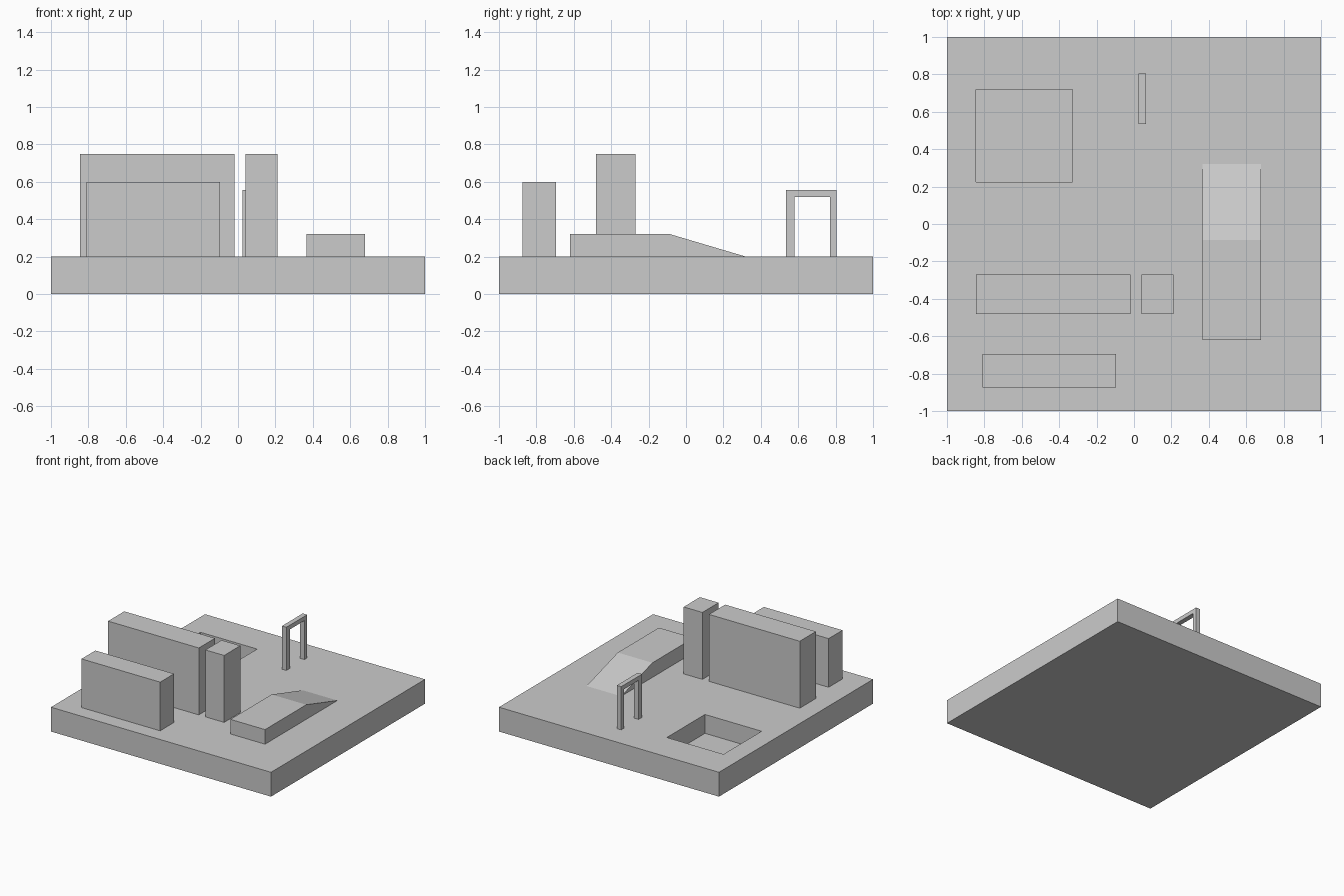
import bpy
import bmesh

default = bpy.data.objects.get("Cube")
if default:
    bpy.data.objects.remove(default, do_unlink=True)

# Single flat colour
grey = bpy.data.materials.new("plain_grey")
grey.use_nodes = True
colour = (0.6, 0.6, 0.6, 1.0)
grey.diffuse_color = colour
grey.node_tree.nodes["Principled BSDF"].inputs["Base Color"].default_value = colour

GROUND = 0.2


def extrude_profile(name, outline, x0, x1):
    """Extrude a (y, z) outline along x from x0 to x1."""
    bm = bmesh.new()
    face = bm.faces.new([bm.verts.new((x0, y, z)) for y, z in outline])
    grown = bmesh.ops.extrude_face_region(bm, geom=[face])["geom"]
    moved = [v for v in grown if isinstance(v, bmesh.types.BMVert)]
    bmesh.ops.translate(bm, verts=moved, vec=(x1 - x0, 0, 0))
    bmesh.ops.recalc_face_normals(bm, faces=bm.faces)
    mesh = bpy.data.meshes.new(name)
    bm.to_mesh(mesh)
    bm.free()
    mesh.materials.append(grey)
    obj = bpy.data.objects.new(name, mesh)
    bpy.context.collection.objects.link(obj)
    return obj


def box(name, x, y, z):
    """Box from (min, max) pairs."""
    outline = [(y[0], z[0]), (y[1], z[0]), (y[1], z[1]), (y[0], z[1])]
    return extrude_profile(name, outline, *x)


# Base slab with a square pit
slab = box("base_slab", (-1, 1), (-1, 1), (0, GROUND))
cutter = box("pit_cutter", (-0.845, -0.33), (0.225, 0.72), (0.045, 0.4))
cutter.hide_render = True
cutter.hide_set(True)
cut = slab.modifiers.new("pit", "BOOLEAN")
cut.operation = "DIFFERENCE"
cut.solver = "EXACT"
cut.object = cutter

# Upright blocks
box("front_wall", (-0.81, -0.095), (-0.875, -0.695), (GROUND, 0.6))
box("tall_wall", (-0.845, -0.02), (-0.48, -0.27), (GROUND, 0.75))
box("pillar", (0.04, 0.21), (-0.48, -0.27), (GROUND, 0.75))

# Low platform sloping down to the back
extrude_profile("ramp", [(-0.62, GROUND), (0.32, GROUND), (-0.085, 0.32), (-0.62, 0.32)],
                0.365, 0.68)

# Doorway frame: two posts and a lintel in one outline
extrude_profile("door_frame", [
    (0.535, GROUND), (0.58, GROUND), (0.58, 0.52), (0.77, 0.52),
    (0.77, GROUND), (0.805, GROUND), (0.805, 0.555), (0.535, 0.555)], 0.025, 0.065)
